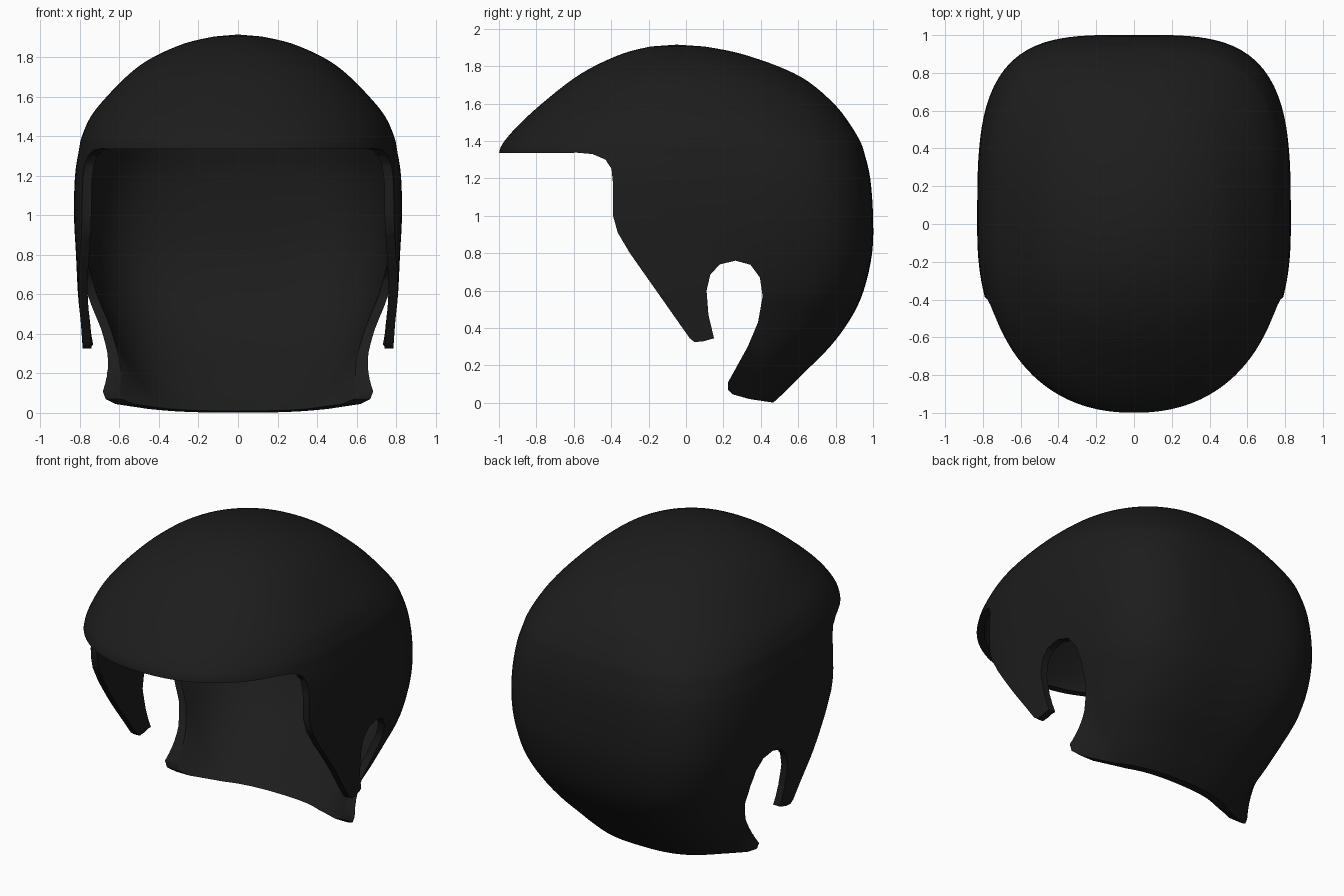
import bpy, bmesh, math
from mathutils import Vector

if "Cube" in bpy.data.objects:
    bpy.data.objects.remove(bpy.data.objects["Cube"])

# Shell sections: z, front y, back y, half width front, half width back, back squareness
ROWS = [
    (1.905, -.19, .10, .12, .12, 2.0),
    (1.87, -.33, .28, .27, .27, 2.1),
    (1.80, -.49, .49, .43, .43, 2.2),
    (1.72, -.62, .65, .545, .545, 2.3),
    (1.60, -.77, .79, .665, .665, 2.5),
    (1.50, -.88, .87, .745, .745, 2.7),
    (1.40, -.97, .93, .79, .79, 3.0),
    (1.33, -1.0, .955, .805, .805, 3.2),
    (1.20, -1.0, .985, .825, .825, 3.4),
    (1.00, -1.0, 1.0, .83, .83, 3.6),
    (0.80, -1.0, .995, .82, .815, 3.6),
    (0.60, -1.0, .95, .81, .775, 3.5),
    (0.45, -1.0, .88, .795, .72, 3.3),
    (0.30, -1.0, .77, .785, .67, 3.0),
    (0.15, -1.0, .62, .775, .61, 2.8),
    (0.05, -1.0, .52, .77, .57, 2.6),
    (-.04, -1.0, .42, .765, .50, 2.5),
]
# Side outline (y, z): brim, temple, sideburn, ear notch, nape
OUTLINE = [
    (-1.2, 1.335), (-.58, 1.337), (-.5, 1.33), (-.43, 1.30), (-.398, 1.25),
    (-.39, 1.17), (-.39, 1.0), (-.365, .91), (-.3, .80), (.02, .345),
    (.045, .325), (.09, .328), (.15, .345), (.12, .47), (.11, .6), (.13, .685),
    (.18, .74), (.265, .76), (.345, .738), (.395, .67), (.41, .57),
    (.385, .43), (.33, .3), (.225, .11), (.225, .07), (.25, .045),
    (.34, .02), (.46, .002), (.6, 0), (1.2, 0), (1.2, 2.1), (-1.2, 2.1),
]
CY, SEG, SUB = -.03, 128, 4


def smooth_rows(rows):
    """Catmull-Rom interpolation between section rows."""
    out = []
    for i in range(len(rows) - 1):
        p = [rows[max(0, min(len(rows) - 1, i + k))] for k in (-1, 0, 1, 2)]
        for s in range(SUB):
            t = s / SUB
            out.append([.5 * (2 * b + (c - a) * t + (2 * a - 5 * b + 4 * c - d) * t * t
                              + (3 * b - a - 3 * c + d) * t ** 3) for a, b, c, d in zip(*p)])
    return out + [rows[-1]]


def section(row):
    z, yf, yb, wf, wb, nb = row
    pts = []
    for i in range(SEG):
        a = 2 * math.pi * i / SEG
        c, s = math.cos(a), math.sin(a)
        n = nb if s > 0 else min(2.25, nb)
        r = (abs(c) ** n + abs(s) ** n) ** (-1 / n)
        y = CY + r * s * ((yb - CY) if s > 0 else (CY - yf))
        t = max(0, min(1, (y - .12) / .26))
        t = t * t * (3 - 2 * t)
        pts.append(Vector(((wf + (wb - wf) * t) * r * c, y, z)))
    return pts


def to_object(bm, name):
    bmesh.ops.recalc_face_normals(bm, faces=bm.faces)
    me = bpy.data.meshes.new(name)
    bm.to_mesh(me)
    bm.free()
    ob = bpy.data.objects.new(name, me)
    bpy.context.collection.objects.link(ob)
    return ob


# Domed sheet, open at the bottom
bm = bmesh.new()
rings = [[bm.verts.new(p) for p in section(r)] for r in smooth_rows(ROWS)]
apex = bm.verts.new((0, -.05, 1.915))
for i in range(SEG):
    j = (i + 1) % SEG
    bm.faces.new((apex, rings[0][i], rings[0][j]))
    for u, v in zip(rings, rings[1:]):
        bm.faces.new((u[i], v[i], v[j], u[j]))
shell = to_object(bm, "hair_shell")
if shell.data.polygons[0].normal.z < 0:
    shell.data.flip_normals()

# Side outline as a solid running across x
bm = bmesh.new()
face = bm.faces.new([bm.verts.new((-1.2, y, z)) for y, z in OUTLINE])
ext = bmesh.ops.extrude_face_region(bm, geom=[face])["geom"]
bmesh.ops.translate(bm, vec=(2.4, 0, 0), verts=[g for g in ext if isinstance(g, bmesh.types.BMVert)])
cutter = to_object(bm, "outline_cutter")
cutter.hide_render = True

# Thickness, then trim to the outline
thick = shell.modifiers.new("thickness", "SOLIDIFY")
thick.thickness = .045
thick.offset = -1
trim = shell.modifiers.new("trim", "BOOLEAN")
trim.operation = "INTERSECT"
trim.solver = "EXACT"
trim.object = cutter
bpy.context.view_layer.update()
deps = bpy.context.evaluated_depsgraph_get()
mesh = bpy.data.meshes.new_from_object(shell.evaluated_get(deps))
shell.modifiers.clear()
shell.data = mesh
bpy.data.objects.remove(cutter)

# Near-black colour and smooth shading
mat = bpy.data.materials.new("black")
mat.diffuse_color = (.012, .012, .012, 1)
mat.use_nodes = True
mat.node_tree.nodes["Principled BSDF"].inputs["Base Color"].default_value = mat.diffuse_color
shell.data.materials.clear()
shell.data.materials.append(mat)
bpy.ops.object.select_all(action="DESELECT")
shell.select_set(True)
bpy.context.view_layer.objects.active = shell
bpy.ops.object.shade_smooth_by_angle(angle=math.radians(40))
